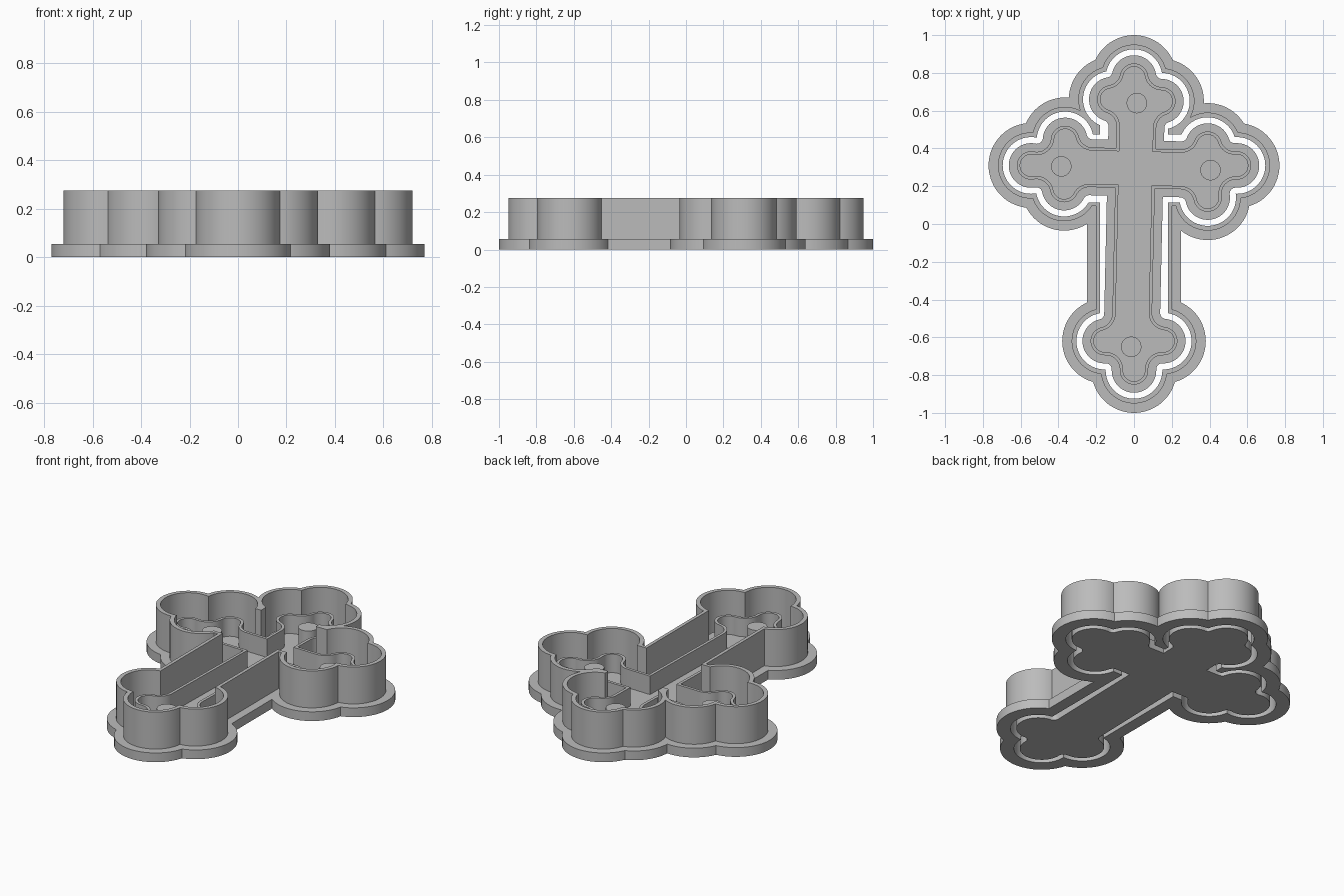
import bpy, bmesh, math
from mathutils import Vector, Matrix
from mathutils.geometry import delaunay_2d_cdt

cube = bpy.data.objects.get("Cube")
if cube:
    bpy.data.objects.remove(cube, do_unlink=True)

grey = bpy.data.materials.new("plain grey")
grey.use_nodes = True
grey.diffuse_color = (0.5, 0.5, 0.5, 1)
grey.node_tree.nodes["Principled BSDF"].inputs["Base Color"].default_value = grey.diffuse_color

# Centres of the three round lobes on each arm
LOBES = [(0, -.775), (-.155, -.62), (.155, -.62),
         (0, .775), (-.12, .66), (.145, .65),
         (-.545, .31), (-.365, .445), (-.37, .19),
         (.545, .31), (.39, .415), (.39, .14)]
PINS = [(-.015, -.65), (.015, .64), (-.385, .305), (.405, .285)]
BASE, RIDGE, TOP = .055, .165, .275


def circle(centre, r, n=64):
    return [Vector(centre) + Vector((math.cos(a), math.sin(a))) * r
            for a in (2 * math.pi * i / n for i in range(n))]


def box(x0, x1, y0, y1, tilt):
    pivot, turn = Vector((0, -.05)), Matrix.Rotation(tilt, 2)
    return [turn @ (Vector(p) - pivot) + pivot
            for p in ((x0, y0), (x1, y0), (x1, y1), (x0, y1))]


def cross_outline(r, half, tilt=0.0):
    """Counter-clockwise outline of the lobes and bars merged together."""
    polys = [circle(c, r) for c in LOBES]
    polys.append(box(-half, half, -.6, .65, tilt))
    polys.append(box(-.4, .4, .295 - half, .295 + half, tilt))
    verts, faces = [], []
    for poly in polys:
        faces.append(list(range(len(verts), len(verts) + len(poly))))
        verts += poly
    out = delaunay_2d_cdt(verts, [], faces, 1, 1e-6)
    pts, tris = out[0], out[2]
    # Directed edges without an opposite twin form the border
    edges = {(t[i], t[(i + 1) % len(t)]) for t in tris for i in range(len(t))}
    follow = {a: b for a, b in edges if (b, a) not in edges}
    start = min(follow, key=lambda i: pts[i].x)
    loop, i = [start], follow[start]
    while i != start and len(loop) < len(follow):
        loop.append(i)
        i = follow[i]
    loop = [Vector(pts[i]) for i in loop]
    area = sum(p.x * q.y - q.x * p.y for p, q in zip(loop, loop[1:] + loop[:1]))
    return loop if area > 0 else loop[::-1]


def inset(loop, d):
    """Shrink an outline, rounding the notches between lobes."""
    result = []
    for i, p in enumerate(loop):
        before, after = p - loop[i - 1], loop[(i + 1) % len(loop)] - p
        straight = before.length > .03 and after.length > .03
        a, b = before.normalized(), after.normalized()
        na, nb = Vector((-a.y, a.x)), Vector((-b.y, b.x))
        turn = math.atan2(a.x * b.y - a.y * b.x, a.dot(b))
        if turn < -.25 and not straight:
            result += [p + Matrix.Rotation(turn * k / 8, 2) @ na * d for k in range(9)]
        else:
            result.append(p + (na + nb) * (d / (1 + na.dot(nb))))
    return result


def slab(name, loops, z0, z1):
    """Extrude an outline, with any further loops as holes."""
    curve = bpy.data.curves.new(name, 'CURVE')
    curve.dimensions, curve.fill_mode = '2D', 'BOTH'
    curve.extrude = (z1 - z0) / 2
    for loop in loops:
        spline = curve.splines.new('POLY')
        spline.points.add(len(loop) - 1)
        for point, p in zip(spline.points, loop):
            point.co = (p.x, p.y, 0, 1)
        spline.use_cyclic_u = True
    obj = bpy.data.objects.new(name, curve)
    bpy.context.collection.objects.link(obj)
    bpy.ops.object.select_all(action='DESELECT')
    obj.select_set(True)
    bpy.context.view_layer.objects.active = obj
    bpy.ops.object.convert(target='MESH')
    obj = bpy.context.object
    # Weld caps to sides and set the height
    bm = bmesh.new()
    bm.from_mesh(obj.data)
    bmesh.ops.remove_doubles(bm, verts=bm.verts, dist=1e-5)
    bmesh.ops.recalc_face_normals(bm, faces=bm.faces)
    bmesh.ops.translate(bm, verts=bm.verts, vec=(0, 0, (z0 + z1) / 2))
    bm.to_mesh(obj.data)
    bm.free()
    obj.data.materials.clear()
    obj.data.materials.append(grey)
    bpy.ops.object.shade_smooth_by_angle(angle=math.radians(30))
    return obj


# Outer cutter: wide flange with a tall thin wall
inner = cross_outline(.15, .18)
slab("cutter_flange", [cross_outline(.225, .25), inner], 0, BASE)
slab("cutter_wall", [cross_outline(.175, .20), inner], BASE, TOP)

# Loose stamp inside: plate, raised ridge and round pins, turned slightly
stamp = cross_outline(.15, .18, math.radians(-1.3))
slab("stamp_plate", [inset(stamp, .032)], 0, BASE)
slab("stamp_ridge", [inset(stamp, .075), inset(stamp, .092)], BASE, RIDGE)
for side, centre in zip(("bottom", "top", "right", "left"), PINS):
    slab(side + "_pin", [circle(centre, .054, 40)], BASE, RIDGE)
